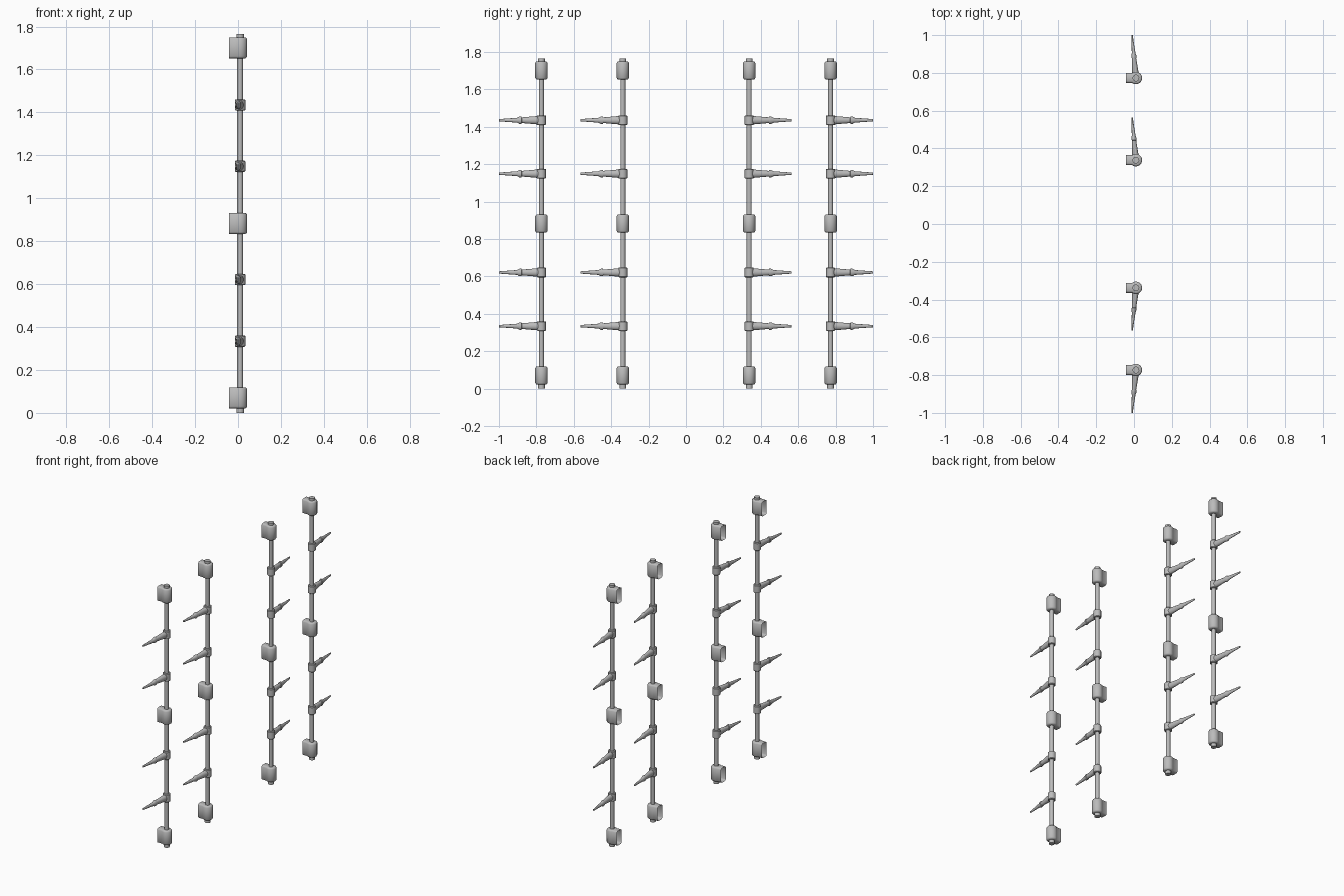
import bpy
import bmesh
from math import cos, sin, pi, asin
from mathutils import Vector

if "Cube" in bpy.data.objects:
    bpy.data.objects.remove(bpy.data.objects["Cube"], do_unlink=True)

POLE_X = 0.01
HEIGHT = 1.765

grey = bpy.data.materials.new("plain grey")
grey.use_nodes = True
colour = (0.5, 0.5, 0.5, 1)
grey.diffuse_color = colour
grey.node_tree.nodes["Principled BSDF"].inputs["Base Color"].default_value = colour


def loft(rings, closed=True):
    """Skin a list of point rings and cap the two ends; return a mesh."""
    bm = bmesh.new()
    loops = [[bm.verts.new(p) for p in ring] for ring in rings]
    n = len(loops[0])
    for a, b in zip(loops, loops[1:]):
        for i in range(n if closed else n - 1):
            j = (i + 1) % n
            bm.faces.new((a[i], a[j], b[j], b[i]))
    bm.faces.new(loops[0][::-1])
    bm.faces.new(loops[-1])
    bmesh.ops.recalc_face_normals(bm, faces=bm.faces)
    mesh = bpy.data.meshes.new("part")
    bm.to_mesh(mesh)
    bm.free()
    mesh.materials.append(grey)
    return mesh


def place(name, mesh, location):
    obj = bpy.data.objects.new(name, mesh)
    obj.location = location
    bpy.context.collection.objects.link(obj)
    bpy.ops.object.select_all(action="DESELECT")
    obj.select_set(True)
    bpy.context.view_layer.objects.active = obj
    bpy.ops.object.shade_smooth_by_angle(angle=pi / 5)


def lathe(profile, sides=20):
    """Turned part around z from (radius, z) pairs."""
    return loft([[(r * cos(2 * pi * i / sides), r * sin(2 * pi * i / sides), z)
                  for i in range(sides)] for r, z in profile])


def clamp_ring(z, inset):
    """Round barrel with a straight neck that is open towards the wall."""
    r, w = 0.033 - inset, 0.026 - inset
    start = -pi + asin(w / r)
    arc = [(r * cos(start * (1 - 2 * i / 20)), r * sin(start * (1 - 2 * i / 20)), z)
           for i in range(21)]
    back = -0.043 - POLE_X
    return [(back, -w, z)] + arc + [(back, w, z)]


def spike_mesh(side):
    """Oval tapering peg with a raised ring, drifting slightly towards the wall."""
    # distance along the peg, half width, half height
    stations = [(0.0, 0.018, 0.023), (0.025, 0.017, 0.022), (0.105, 0.011, 0.015),
                (0.107, 0.014, 0.020), (0.117, 0.014, 0.020), (0.130, 0.010, 0.013),
                (0.170, 0.007, 0.010), (0.227, 0.004, 0.006)]
    return loft([[Vector((-0.09 * d + w * cos(2 * pi * i / 16), side * d,
                          h * sin(2 * pi * i / 16))) for i in range(16)]
                 for d, w, h in stations])


# Shared part shapes
pole = lathe([(0.018, 0), (0.018, 0.022), (0.0135, 0.023),
              (0.0135, HEIGHT - 0.023), (0.018, HEIGHT - 0.022), (0.018, HEIGHT)])
collar = lathe([(0.021, -0.026), (0.024, -0.023), (0.024, 0.023), (0.021, 0.026)])
half = 0.049
clamp = loft([clamp_ring(z, i) for z, i in
              [(-half, 0.009), (-half + 0.003, 0.004), (-half + 0.009, 0),
               (half - 0.009, 0), (half - 0.003, 0.004), (half, 0.009)]], closed=False)
spikes = {side: spike_mesh(side) for side in (-1, 1)}

# Four uprights in mirrored pairs, spikes pointing outwards
for side, end in ((-1, "front"), (1, "back")):
    for distance, rank in ((0.773, "outer"), (0.338, "inner")):
        y = side * distance
        label = end + "_" + rank
        place(label + "_pole", pole, (POLE_X, y, 0))
        for z, level in ((0.07, "bottom"), (HEIGHT / 2, "middle"), (HEIGHT - 0.064, "top")):
            place(f"{label}_{level}_clamp", clamp, (POLE_X, y, z))
        for z, level in ((0.334, "lowest"), (0.621, "low"), (1.149, "high"), (1.435, "highest")):
            place(f"{label}_{level}_collar", collar, (POLE_X, y, z))
            place(f"{label}_{level}_spike", spikes[side], (POLE_X, y, z))
